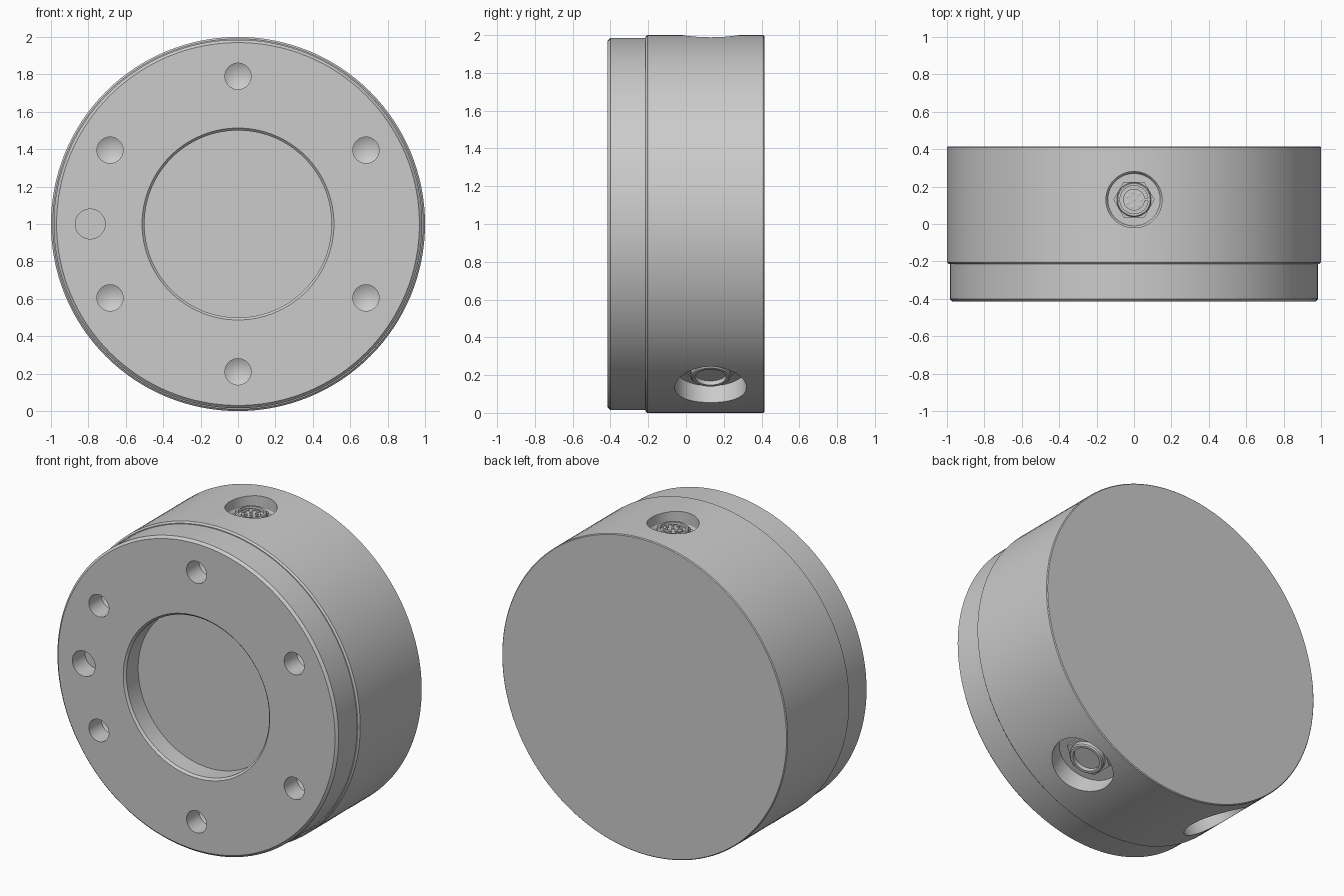
import bpy, bmesh
from math import cos, sin, pi, radians
from mathutils import Vector, Matrix

if "Cube" in bpy.data.objects:
    bpy.data.objects.remove(bpy.data.objects["Cube"])


def lathe(name, profile, origin, axis, segs=64):
    """Revolve (radius, height) points around an axis; profile starts and ends on it."""
    bm = bmesh.new()
    rings = []
    for r, h in profile:
        if r == 0:
            rings.append([bm.verts.new((0, 0, h))])
        else:
            rings.append([bm.verts.new((r * cos(2 * pi * i / segs), r * sin(2 * pi * i / segs), h))
                          for i in range(segs)])
    for a, b in zip(rings, rings[1:]):
        for i in range(segs):
            j = (i + 1) % segs
            if len(a) == 1:
                bm.faces.new((a[0], b[j], b[i]))
            elif len(b) == 1:
                bm.faces.new((a[i], a[j], b[0]))
            else:
                bm.faces.new((a[i], a[j], b[j], b[i]))
    bmesh.ops.recalc_face_normals(bm, faces=bm.faces)
    axis = Vector(axis)
    rot = Matrix.Identity(4) if axis.z > 0.99 else axis.to_track_quat('Z', 'Y').to_matrix().to_4x4()
    bm.transform(Matrix.Translation(origin) @ rot)
    me = bpy.data.meshes.new(name)
    bm.to_mesh(me)
    bm.free()
    ob = bpy.data.objects.new(name, me)
    bpy.context.collection.objects.link(ob)
    return ob


def activate(ob):
    bpy.ops.object.select_all(action='DESELECT')
    ob.select_set(True)
    bpy.context.view_layer.objects.active = ob


def smooth(ob):
    activate(ob)
    bpy.ops.object.shade_smooth_by_angle(angle=radians(25))


def cut(ob, cutters):
    activate(ob)
    for c in cutters:
        c.hide_render = True
        m = ob.modifiers.new("cut", 'BOOLEAN')
        m.operation, m.solver, m.object = 'DIFFERENCE', 'EXACT', c
        bpy.ops.object.modifier_apply(modifier=m.name)
        bpy.data.objects.remove(c)


C = Vector((0, 0, 1))
FRONT = (0, -1, 0)
PORT_Y = 0.13

# Housing drum
housing = lathe("housing", [(0, -0.415), (0.995, -0.415), (1, -0.41), (1, 0.205),
                            (0.99, 0.215), (0, 0.215)], C, FRONT, 128)

# Front flange with chamfered rim and centre pocket
flange = lathe("front_flange", [(0, 0.2), (0.985, 0.2), (0.985, 0.4), (0.97, 0.415),
                                (0.513, 0.415), (0.5, 0.402), (0.5, 0.285), (0, 0.285)],
               C, FRONT, 128)

# Six drilled screw holes and one flat locating hole
holes = []
for k in range(6):
    a = radians(30 + 60 * k)
    holes.append(lathe("hole_cutter", [(0, 0.25), (0.07, 0.29), (0.07, 0.5), (0, 0.5)],
                       C + Vector((0.79 * cos(a), 0, 0.79 * sin(a))), FRONT, 40))
holes.append(lathe("hole_cutter", [(0, 0.29), (0.08, 0.29), (0.08, 0.5), (0, 0.5)],
                   C + Vector((-0.79, 0, 0)), FRONT, 40))
cut(flange, holes)

# Side recesses: one on top, two underneath
UP = Vector((0, 0, 1))
LOWER = [Vector((s * 0.5, 0, -cos(radians(30)))) for s in (1, -1)]
P = C + Vector((0, PORT_Y, 0))
recesses = [lathe("recess_cutter", [(0, 0.91), (0.14, 0.91), (0.15, 0.925), (0.15, 1.1), (0, 1.1)], P, UP)]
recesses += [lathe("recess_cutter", [(0, 0.88), (0.19, 0.88), (0.19, 1.1), (0, 1.1)], P, d)
             for d in LOWER]
cut(housing, recesses)

parts = [housing, flange]

# Top electrical connector: hex nut, shell ring, insert, pins, key
lathe("connector_nut", [(0, 0.9), (0.11, 0.9), (0.11, 0.945), (0, 0.945)], P, UP, 6)
parts.append(lathe("connector_shell", [(0, 0.9), (0.092, 0.9), (0.092, 0.96), (0.087, 0.965),
                                       (0.075, 0.965), (0.075, 0.935), (0, 0.935)], P, UP))
parts.append(lathe("connector_insert", [(0, 0.92), (0.058, 0.92), (0.058, 0.958), (0, 0.958)], P, UP, 48))
spots = [Vector((0, 0, 0))] + [Vector((0.04 * cos(2 * pi * k / 7), 0.04 * sin(2 * pi * k / 7), 0))
                               for k in range(7)]
for s in spots:
    parts.append(lathe("connector_pin", [(0, 0.95), (0.01, 0.95), (0.01, 0.964), (0, 0.968)],
                       P + s, UP, 16))
bpy.ops.mesh.primitive_cube_add(size=1, location=P + Vector((0.066, 0, 0.945)))
key = bpy.context.object
key.name = "connector_key"
key.scale = (0.02, 0.016, 0.026)

# Lower plugs: hex nut, ring and cap
for d in LOWER:
    lathe("plug_nut", [(0, 0.87), (0.135, 0.87), (0.135, 0.905), (0, 0.905)], P, d, 6)
    parts.append(lathe("plug_ring", [(0, 0.87), (0.105, 0.87), (0.105, 0.93), (0.098, 0.937),
                                     (0.082, 0.937), (0.082, 0.912), (0, 0.912)], P, d))

for ob in parts:
    smooth(ob)
